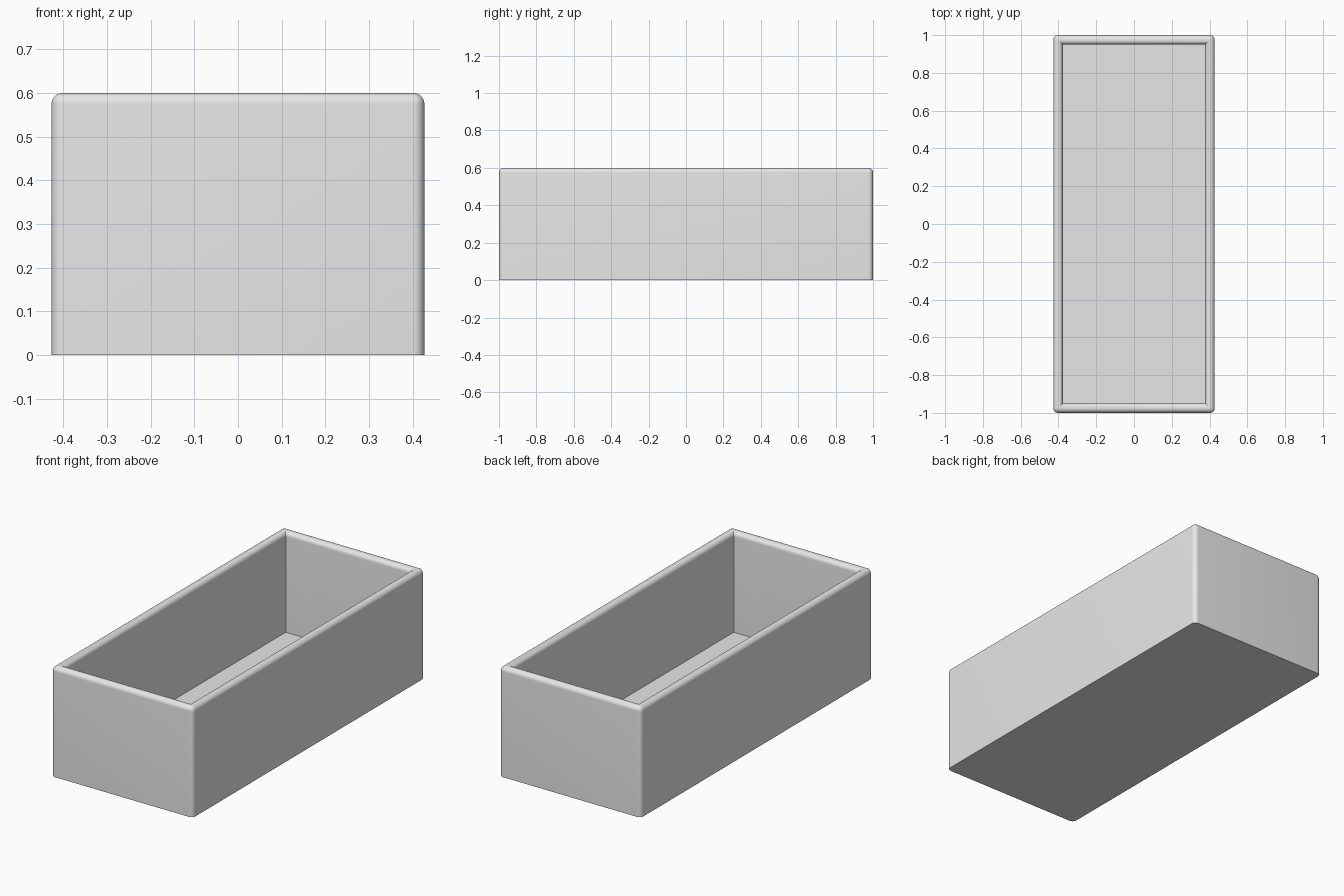
import bpy, bmesh, math

if "Cube" in bpy.data.objects:
    bpy.data.objects.remove(bpy.data.objects["Cube"])

HX, HY, H = 0.427, 1.0, 0.6      # half width, half length, height
R = 0.025                        # rounding radius, half the wall thickness
FLOOR = 0.053                    # height of the inside floor
N = 8                            # segments per quarter round


def ring(bm, inset, z):
    """Rectangular loop; outer corners are rounded, inner ones sharp."""
    r = max(R - inset, 0.0)
    cx, cy = HX - inset - r, HY - inset - r
    verts = []
    for q, (sx, sy) in enumerate([(1, 1), (-1, 1), (-1, -1), (1, -1)]):
        for i in range(N + 1):
            a = (q + i / N) * math.pi / 2
            verts.append(bm.verts.new((sx * cx + r * math.cos(a),
                                       sy * cy + r * math.sin(a), z)))
    return verts


# Wall section: outside, half-round rim, inside
profile = [(0, 0)]
for i in range(2 * N + 1):
    a = math.pi * i / (2 * N)
    profile.append((R - R * math.cos(a), H - R + R * math.sin(a)))
profile.append((2 * R, FLOOR))

bm = bmesh.new()
rings = [ring(bm, d, z) for d, z in profile]
for lo, hi in zip(rings, rings[1:]):
    n = len(lo)
    for i in range(n):
        j = (i + 1) % n
        bm.faces.new((lo[i], lo[j], hi[j], hi[i]))
bm.faces.new(rings[0][::-1])     # underside
bm.faces.new(rings[-1])          # inside floor
bmesh.ops.remove_doubles(bm, verts=bm.verts, dist=1e-5)
bmesh.ops.recalc_face_normals(bm, faces=bm.faces)

mesh = bpy.data.meshes.new("open_box")
bm.to_mesh(mesh)
bm.free()
box = bpy.data.objects.new("open_box", mesh)
bpy.context.collection.objects.link(box)

grey = bpy.data.materials.new("light_grey")
grey.diffuse_color = (0.8, 0.8, 0.8, 1)
grey.use_nodes = True
grey.node_tree.nodes["Principled BSDF"].inputs["Base Color"].default_value = grey.diffuse_color
mesh.materials.append(grey)

bpy.context.view_layer.objects.active = box
box.select_set(True)
bpy.ops.object.shade_smooth_by_angle(angle=math.radians(30))
